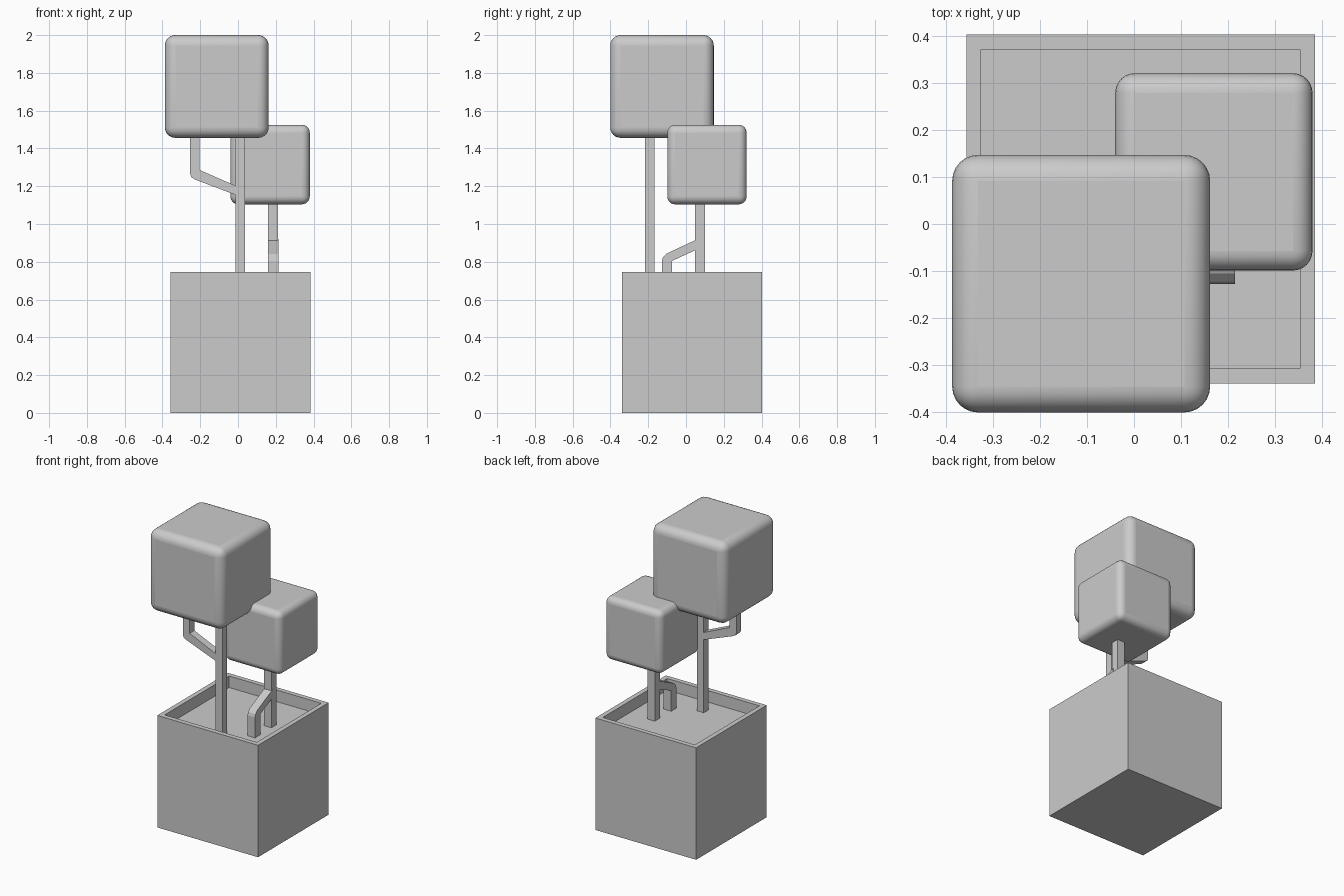
import bpy, bmesh
from mathutils import Vector

if "Cube" in bpy.data.objects:
    bpy.data.objects.remove(bpy.data.objects["Cube"])


def finish(name, bm):
    bmesh.ops.recalc_face_normals(bm, faces=bm.faces)
    me = bpy.data.meshes.new(name)
    bm.to_mesh(me)
    bm.free()
    ob = bpy.data.objects.new(name, me)
    bpy.context.collection.objects.link(ob)
    return ob


def box_bm(lo, hi):
    bm = bmesh.new()
    bmesh.ops.create_cube(bm, size=1)
    lo, hi = Vector(lo), Vector(hi)
    for v in bm.verts:
        v.co = (lo + hi) / 2 + v.co * (hi - lo)
    return bm


def crown(name, lo, hi, radius):
    ob = finish(name, box_bm(lo, hi))
    bev = ob.modifiers.new("rounding", 'BEVEL')
    bev.width = radius
    bev.segments = 6
    bpy.context.view_layer.objects.active = ob
    ob.select_set(True)
    bpy.ops.object.shade_smooth_by_angle()
    ob.select_set(False)


def branch(name, profile, place, thickness):
    # extrude a flat side profile; place maps profile (u, z) to 3D
    bm = bmesh.new()
    face = bm.faces.new([bm.verts.new(place(u, z)) for u, z in profile])
    ext = bmesh.ops.extrude_face_region(bm, geom=[face])
    verts = [g for g in ext["geom"] if isinstance(g, bmesh.types.BMVert)]
    bmesh.ops.translate(bm, verts=verts, vec=thickness)
    finish(name, bm)


# planter: box with an inset, sunken top
bm = box_bm((-0.357, -0.339, 0), (0.385, 0.403, 0.745))
top = max(bm.faces, key=lambda f: f.calc_center_median().z)
bmesh.ops.inset_region(bm, faces=[top], thickness=0.045)
ext = bmesh.ops.extrude_face_region(bm, geom=[top])
bmesh.ops.translate(bm, vec=(0, 0, -0.077),
                    verts=[g for g in ext["geom"] if isinstance(g, bmesh.types.BMVert)])
if top.is_valid:
    bmesh.ops.delete(bm, geom=[top], context='FACES_ONLY')
finish("planter", bm)

# trunks
finish("tall_trunk", box_bm((-0.013, -0.218, 0.66), (0.037, -0.168, 1.5)))
finish("short_trunk", box_bm((0.16, 0.047, 0.66), (0.213, 0.1, 1.15)))

# bent branches
branch("tall_branch",
       [(-0.253, 1.5), (-0.253, 1.264), (-0.246, 1.246), (-0.224, 1.234), (0.0, 1.149),
        (0.0, 1.197), (-0.203, 1.286), (-0.203, 1.5)],
       lambda u, z: (u, -0.218, z), (0, 0.05, 0))
branch("short_branch",
       [(-0.128, 0.66), (-0.128, 0.804), (-0.122, 0.824), (-0.105, 0.842), (0.06, 0.92),
        (0.06, 0.866), (-0.073, 0.805), (-0.073, 0.66)],
       lambda u, z: (0.16, u, z), (0.055, 0, 0))

# rounded leaf cubes
crown("large_crown", (-0.387, -0.401, 1.456), (0.162, 0.147, 2.0), 0.055)
crown("small_crown", (-0.04, -0.099, 1.104), (0.38, 0.321, 1.525), 0.042)
